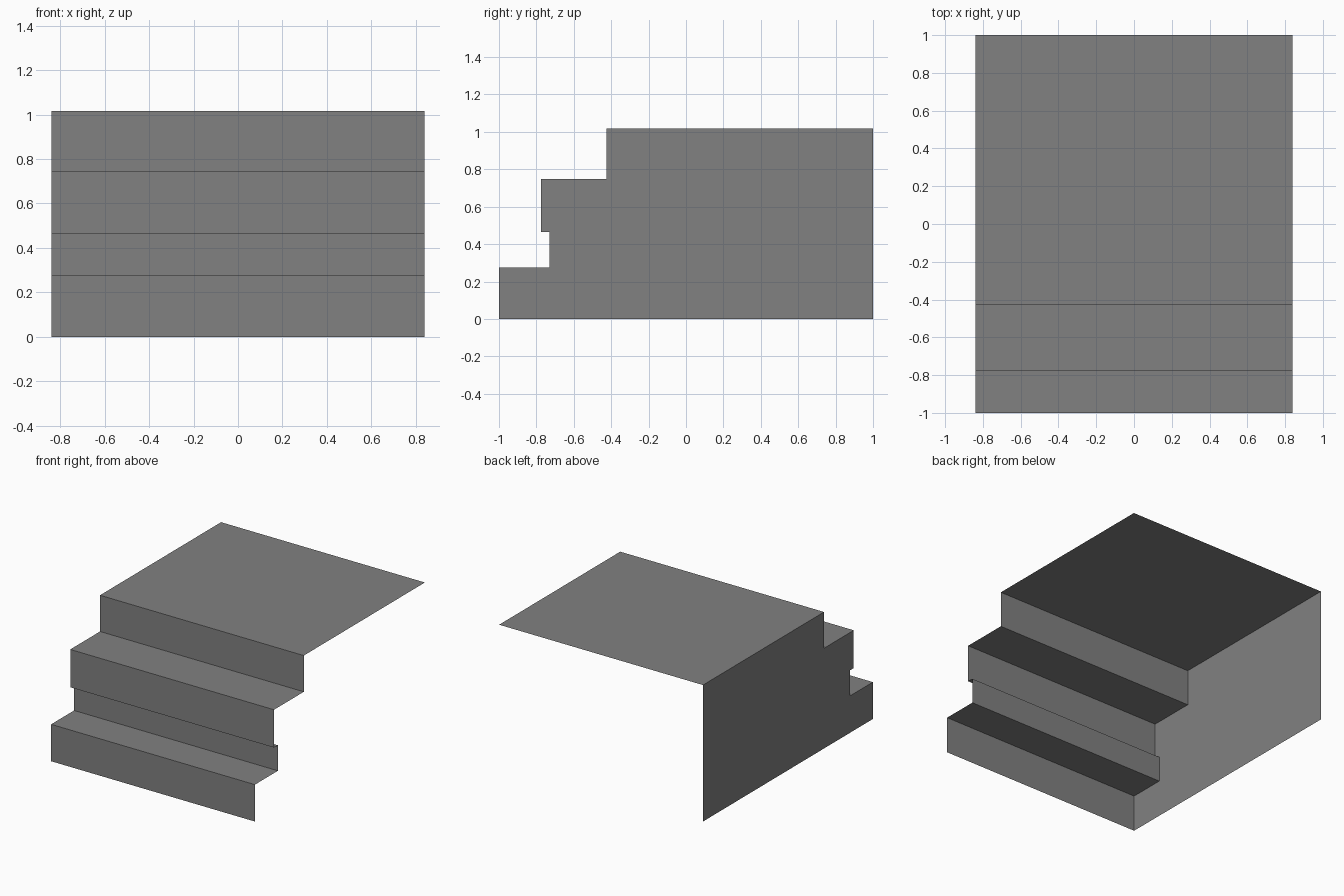
import bpy
import bmesh

cube = bpy.data.objects.get("Cube")
if cube:
    bpy.data.objects.remove(cube, do_unlink=True)

HALF_WIDTH = 0.84
# Side outline (y, z) from the front foot to the back of the landing
OUTLINE = [(-1, 0), (-1, 0.275), (-0.73, 0.275), (-0.73, 0.465), (-0.775, 0.465),
           (-0.775, 0.747), (-0.425, 0.747), (-0.425, 1.017), (1, 1.017)]

grey = bpy.data.materials.new("plain grey")
grey.use_nodes = True
colour = (0.22, 0.22, 0.22, 1)
grey.diffuse_color = colour
grey.node_tree.nodes["Principled BSDF"].inputs["Base Color"].default_value = colour


def add_part(name, build):
    """Make an object from a function that fills a bmesh."""
    bm = bmesh.new()
    build(bm)
    mesh = bpy.data.meshes.new(name)
    bm.to_mesh(mesh)
    bm.free()
    mesh.materials.append(grey)
    bpy.context.collection.objects.link(bpy.data.objects.new(name, mesh))


# Treads and risers: the outline swept across the width, open behind and below
def build_steps(bm):
    left, right = [[bm.verts.new((x, y, z)) for y, z in OUTLINE]
                   for x in (HALF_WIDTH, -HALF_WIDTH)]
    for i in range(len(OUTLINE) - 1):
        bm.faces.new((right[i], left[i], left[i + 1], right[i + 1]))


# Single closed side, facing outward
def build_side(bm):
    corners = OUTLINE + [(1, 0)]
    face = bm.faces.new([bm.verts.new((-HALF_WIDTH, y, z)) for y, z in corners])
    face.normal_update()
    if face.normal.x > 0:
        face.normal_flip()


add_part("steps", build_steps)
add_part("right_side_wall", build_side)
